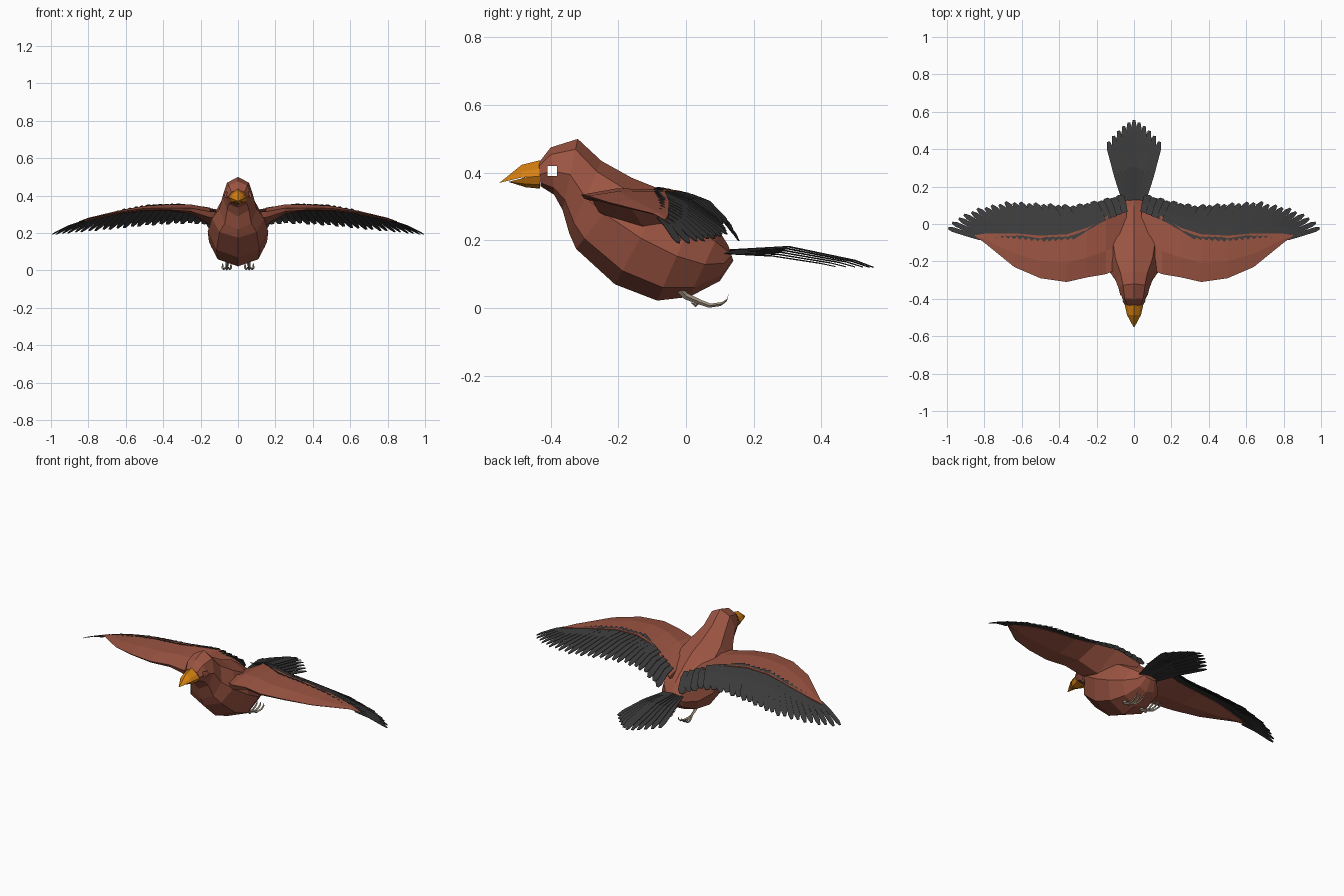
import bpy, bmesh
from math import sin, cos, pi
from mathutils import Vector

cube = bpy.data.objects.get("Cube")
if cube:
    bpy.data.objects.remove(cube, do_unlink=True)


def material(name, rgb):
    m = bpy.data.materials.new(name)
    m.use_nodes = True
    m.diffuse_color = (*rgb, 1)
    m.node_tree.nodes["Principled BSDF"].inputs["Base Color"].default_value = (*rgb, 1)
    return m


RUST = material("rust_plumage", (0.33, 0.09, 0.055))
BLACK = material("charcoal_feathers", (0.042, 0.042, 0.042))
ORANGE = material("orange_beak", (0.68, 0.22, 0.006))
HORN = material("grey_beige_legs", (0.36, 0.29, 0.22))


def loft(bm, rings):
    """Skin a list of equal-length point rings and cap both ends."""
    vs = [[bm.verts.new(p) for p in ring] for ring in rings]
    n = len(vs[0])
    for a, b in zip(vs, vs[1:]):
        for i in range(n):
            j = (i + 1) % n
            bm.faces.new((a[i], a[j], b[j], b[i]))
    bm.faces.new(vs[0])
    bm.faces.new(vs[-1])


def finish(bm, name, mat, side=1):
    """Turn a bmesh into an object, mirrored in x when side is -1."""
    for v in bm.verts:
        v.co.x *= side
    bmesh.ops.recalc_face_normals(bm, faces=bm.faces)
    mesh = bpy.data.meshes.new(name)
    bm.to_mesh(mesh)
    bm.free()
    mesh.materials.append(mat)
    ob = bpy.data.objects.new(name, mesh)
    bpy.context.collection.objects.link(ob)
    return ob


def sample(path, t):
    """Point at fraction t of a polyline's length."""
    pts = [Vector(p) for p in path]
    lens = [(b - a).length for a, b in zip(pts, pts[1:])]
    d = t * sum(lens)
    for a, b, l in zip(pts, pts[1:], lens):
        if d <= l:
            return a.lerp(b, d / l)
        d -= l
    return pts[-1]


def feather(bm, root, tip, half, arch, tilt, root_half):
    """Thin arched blade with a narrowed end."""
    along = (tip - root).normalized()
    across = along.cross(Vector((0, 0, 1))).normalized()
    across.z += tilt
    rings = []
    for f, w in ((0, root_half), (0.45, half), (0.88, half * 0.95), (1, half * 0.4)):
        c = root.lerp(tip, f) + Vector((0, 0, arch * 4 * f * (1 - f)))
        up = Vector((0, 0, 0.0015))
        rings.append([c - across * w - up, c + across * w - up,
                      c + across * w + up, c - across * w + up])
    loft(bm, rings)


def tube(bm, path, radii):
    """Four-sided tapered limb running mainly along y."""
    rings = []
    for (x, y, z), r in zip(path, radii):
        rings.append([(x + r * cos(a * pi / 2), y + 0.4 * r * sin(a * pi / 2),
                       z + r * sin(a * pi / 2)) for a in range(4)])
    loft(bm, rings)


# Body and head: octagonal rings given by top (y, z), bottom (y, z), half width
body_rings = [
    (-.435, .43, -.43, .36, .05),
    (-.40, .475, -.39, .335, .07),
    (-.32, .50, -.365, .29, .083),
    (-.25, .435, -.345, .22, .10),
    (-.16, .385, -.325, .175, .14),
    (-.06, .345, -.21, .07, .162),
    (.03, .285, -.085, .022, .155),
    (.10, .225, .01, .033, .12),
    (.125, .185, .10, .08, .07),
    (.13, .17, .14, .14, .04),
]
bm = bmesh.new()
rings = []
for ty, tz, by, bz, w in body_rings:
    ring = []
    for k in range(8):
        a = k * pi / 4
        f = (1 - cos(a)) / 2
        ring.append((w * sin(a), ty + (by - ty) * f, tz + (bz - tz) * f))
    rings.append(ring)
loft(bm, rings)
body = finish(bm, "body", RUST)

# Open eye sockets
bpy.ops.mesh.primitive_cube_add(size=1, location=(0, -.396, .405))
cutter = bpy.context.object
cutter.name = "eye_cutter"
cutter.scale = (.4, .028, .03)
cutter.hide_render = True
cut = body.modifiers.new("eyes", 'BOOLEAN')
cut.operation = 'DIFFERENCE'
cut.solver = 'EXACT'
cut.object = cutter
bpy.context.view_layer.objects.active = body
bpy.ops.object.modifier_apply(modifier="eyes")
bpy.data.objects.remove(cutter, do_unlink=True)

# Beak: upper and lower halves
for name, edge, ridge, mid, tip in (
        ("upper_beak", .39, .437, .412, (-.552, .37)),
        ("lower_beak", .39, .353, .365, (-.525, .373))):
    bm = bmesh.new()
    rings = []
    for f, w in ((0, 1), (.45, .75), (1, .04)):
        y = -.432 + (tip[0] + .432) * f
        droop = f * f
        lo, hi, md = [z + (tip[1] - z) * droop for z in (edge, ridge, mid)]
        rings.append([(-.05 * w, y, lo), (-.036 * w, y, md), (0, y, hi),
                      (.036 * w, y, md), (.05 * w, y, lo)])
    loft(bm, rings)
    finish(bm, name, ORANGE)

# Wing covers: x, leading (y, z), rear (y, z), thickness
wing_stations = [
    (.04, -.22, .31, .10, .245, .10),
    (.15, -.268, .315, .04, .325, .09),
    (.25, -.285, .333, -.02, .345, .05),
    (.36, -.31, .335, -.055, .350, .035),
    (.50, -.29, .332, -.062, .342, .028),
    (.64, -.23, .313, -.05, .315, .02),
    (.80, -.10, .28, -.052, .275, .014),
    (.85, -.065, .262, -.06, .26, .006),
]
feather_roots = [(.06, .07, .28), (.18, .02, .33), (.32, -.055, .344), (.48, -.065, .338),
                 (.62, -.055, .315), (.72, -.05, .29), (.84, -.07, .258)]
feather_tips = [(.08, .155, .20), (.2, .125, .25), (.33, .10, .25), (.5, .11, .24),
                (.68, .12, .22), (.85, .08, .205), (.95, .03, .195), (1, -.02, .19)]
FLIGHT = 26

for side, label in ((1, "left"), (-1, "right")):
    bm = bmesh.new()
    rings = []
    for x, yl, zl, yr, zr, th in wing_stations:
        top = (zl + zr) / 2 + .3 * min(th, .045)
        rings.append([(x, yl, zl), (x, yl + (yr - yl) * .4, top), (x, yr, zr + .002),
                      (x, yr, zr - .008), (x, yl + (yr - yl) * .45, top - th),
                      (x, yl + .01, zl - th * .35)])
    loft(bm, rings)
    finish(bm, label + "_wing_covers", RUST, side)

    # Flight feathers fan out from the rear edge of the covers
    bm = bmesh.new()
    for i in range(FLIGHT):
        t = i / (FLIGHT - 1)
        root, tip = sample(feather_roots, t), sample(feather_tips, t)
        tip += (tip - root).normalized() * (-.008 if i % 2 else 0)
        root -= (tip - root) * .12
        half = .027 - .014 * t
        feather(bm, root, tip, half, .022 - .014 * t, .08, half * .9)
    finish(bm, label + "_flight_feathers", BLACK, side)

    # Leg with three trailing toes and one short rear toe
    bm = bmesh.new()
    tube(bm, [(.055, -.03, .07), (.058, .0, .035), (.06, .045, .016)], (.014, .009, .007))
    for dx in (-.022, 0, .022):
        tube(bm, [(.06, .035, .02), (.06 + dx * .7, .07, .007), (.06 + dx, .105, .012),
                  (.06 + dx, .122, .024), (.06 + dx, .125, .04)],
             (.007, .006, .006, .005, .001))
    tube(bm, [(.06, .04, .018), (.058, .03, .008), (.056, .015, .016)], (.006, .005, .001))
    finish(bm, label + "_foot", HORN, side)

# Tail fan, lower towards the outside
bm = bmesh.new()
for i in range(-5, 6):
    u = i / 5
    root = Vector((.045 * u, .10, .17 - .008 * abs(u)))
    tip = Vector((.137 * u, .555 - .115 * abs(u) ** 1.4, .12 + .003 * abs(u)))
    feather(bm, root, tip, .019, .034 - .024 * abs(u), .06 * (1 if u > 0 else -1), .011)
finish(bm, "tail_fan", BLACK)
